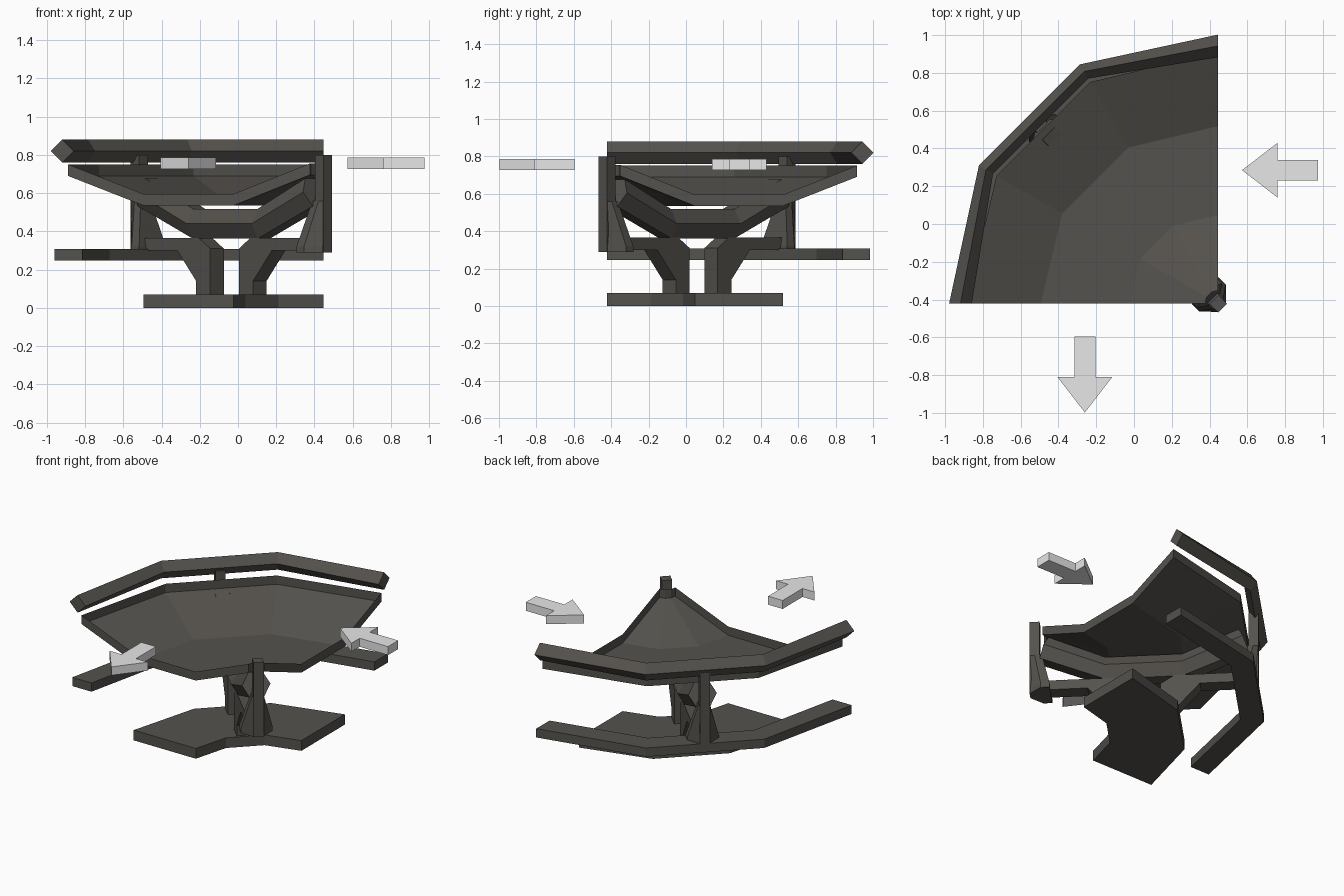
import bpy, bmesh, math
from mathutils import Vector

if "Cube" in bpy.data.objects:
    bpy.data.objects.remove(bpy.data.objects["Cube"])


def material(name, rgb):
    m = bpy.data.materials.new(name)
    m.diffuse_color = (*rgb, 1)
    m.use_nodes = True
    m.node_tree.nodes["Principled BSDF"].inputs["Base Color"].default_value = m.diffuse_color
    return m


DARK = material("dark warm grey", (0.09, 0.084, 0.074))
LIGHT = material("light grey", (0.8, 0.8, 0.8))

CORNER = Vector((0.446, -0.422, 0))     # centre of the quarter turn
OUT = Vector((-1, 1, 0)).normalized()   # diagonal, away from the corner
SIDE = Vector((1, 1, 0)).normalized()   # across the diagonal
UP = Vector((0, 0, 1))


def loft(name, sections, mat=DARK, skip=()):
    """Join equal-length loops of points with quads (but not the skipped strips) and cap both ends."""
    bm = bmesh.new()
    loops = [[bm.verts.new(p) for p in s] for s in sections]
    n = len(loops[0])
    for a, b in zip(loops, loops[1:]):
        for i in range(n):
            j = (i + 1) % n
            if i not in skip:
                bm.faces.new((a[i], a[j], b[j], b[i]))
    bm.faces.new(loops[0])
    bm.faces.new(loops[-1])
    bmesh.ops.recalc_face_normals(bm, faces=bm.faces)
    mesh = bpy.data.meshes.new(name)
    bm.to_mesh(mesh)
    bm.free()
    mesh.materials.append(mat)
    ob = bpy.data.objects.new(name, mesh)
    bpy.context.collection.objects.link(ob)
    return ob


def diag(r, s, z):
    return CORNER + OUT * r + SIDE * s + UP * z


def arc_sweep(name, profile, middle=lambda r: r, skip=()):
    """Sweep an (r, z) profile through the quarter turn in three flat steps."""
    sections = []
    for deg in (0, 30, 60, 90):
        a = math.radians(deg)
        f = middle if deg in (30, 60) else (lambda r: r)
        sections.append([CORNER + Vector((-math.sin(a) * f(r), math.cos(a) * f(r), z))
                         for r, z in profile])
    return loft(name, sections, skip=skip)


def diag_prism(name, profile, half):
    """Extrude an (r, z) profile across the diagonal."""
    return loft(name, [[diag(r, s, z) for r, z in profile] for s in (-half, half)])


# trough-shaped belt: an open tray, floor with a low wall all round
line = [(0.07, 0.695), (0.47, 0.535), (0.94, 0.535), (1.335, 0.69)]
belt = line + [(r, z + 0.06) for r, z in reversed(line)]
arc_sweep("curved_belt", belt, lambda r: r * 1.015, skip=(4, 5, 6))

# diamond-section guard rail, lower rail and base plate
arc_sweep("guard_rail", [(1.425, 0.82), (1.365, 0.88), (1.305, 0.82), (1.365, 0.76)],
          lambda r: 1.42 + (r - 1.365) * 0.72)
arc_sweep("lower_rail", [(1.26, 0.247), (1.405, 0.247), (1.405, 0.307), (1.26, 0.307)],
          lambda r: r * 1.025)
arc_sweep("base_plate", [(0.47, 0), (0.94, 0), (0.94, 0.07), (0.47, 0.07)])

# six-sided rollers under the belt, bent to the trough, outer ends cut square
R = 0.09
stations = [(0.06, 0.605, 0.37), (0.44, 0.44, 0), (0.92, 0.44, 0), (1.30, 0.605, -0.37)]
for i, ends in enumerate(zip(stations, stations[1:])):
    sections = []
    for r, z, tilt in ends:
        loop = []
        for k in range(6):
            h = R * math.sin(k * math.pi / 3)
            loop.append(diag(r + h * math.sin(tilt), R * math.cos(k * math.pi / 3),
                             z + h * math.cos(tilt)))
        sections.append(loop)
    loft(f"roller_{i + 1}", sections)

# bracket legs, posts and flared post feet, mirrored about the trough middle
MID = 0.68
bracket = [(1.30, 0.30), (1.30, 0.365), (0.87, 0.365), (0.786, 0.31),
           (0.786, 0.07), (0.89, 0.07), (0.89, 0.14), (1.03, 0.30)]
foot_low = [(-0.03, 0.03), (0.043, 0.1), (0.098, 0.1)]
foot_high = [(-0.03, 0.032), (0.0, 0.036), (0.045, 0.036)]
for side, sign in (("outer", 1), ("inner", -1)):
    def m(r):
        return MID + sign * (r - MID)
    diag_prism(f"{side}_bracket_leg", [(m(r), z) for r, z in bracket], 0.05)
    diag_prism(f"{side}_post", [(m(r), z) for r, z in
                                ((1.33, 0.29), (1.392, 0.29), (1.392, 0.80), (1.33, 0.80))], 0.032)
    loops = []
    for plan, z in ((foot_low, 0.29), (foot_low, 0.32), (foot_high, 0.56)):
        full = plan + [(r, -s) for r, s in reversed(plan)]
        loops.append([diag(m(1.36 - r), s, z) for r, s in full])
    loft(f"{side}_post_foot", loops)

# flow arrows (outline runs from the tip along the shaft)
outline = [(0, 0), (0.188, 0.145), (0.188, 0.055), (0.403, 0.055),
           (0.403, -0.055), (0.188, -0.055), (0.188, -0.145)]
for name, tip, back in (("inflow_arrow", (0.572, 0.285), (1, 0)),
                        ("outflow_arrow", (-0.26, -0.998), (0, 1))):
    loft(name, [[(tip[0] + back[0] * a + back[1] * b,
                  tip[1] + back[1] * a + back[0] * b, z) for a, b in outline]
                for z in (0.727, 0.785)], LIGHT)
